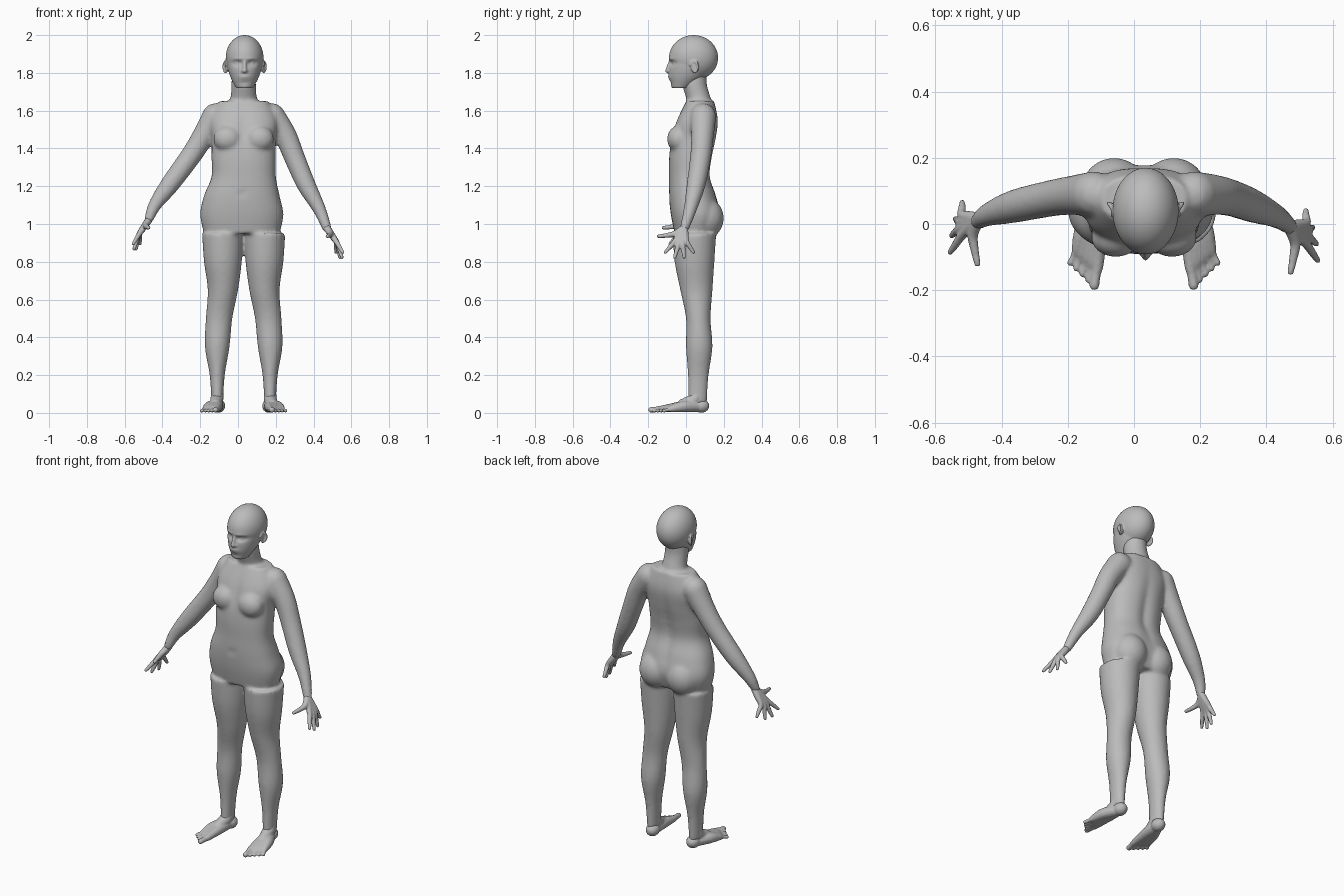
import bpy, bmesh, math
from mathutils import Vector, Matrix

if "Cube" in bpy.data.objects:
    bpy.data.objects.remove(bpy.data.objects["Cube"])

MID = .03           # midline of the figure
MIRROR = Matrix.Diagonal((-1, 1, 1, 1))

clay = bpy.data.materials.new("clay_grey")
clay.use_nodes = True
clay.diffuse_color = (.5, .5, .5, 1)
clay.node_tree.nodes["Principled BSDF"].inputs["Base Color"].default_value = clay.diffuse_color


def spline(rows, steps):
    """Smooth rows of numbers with a Catmull-Rom curve."""
    rows = [Vector(row) for row in rows]
    last = len(rows) - 1
    result = []
    for i in range(last):
        before, start = rows[max(i - 1, 0)], rows[i]
        end, after = rows[i + 1], rows[min(i + 2, last)]
        leave, arrive = (end - before) / 2, (after - start) / 2
        for step in range(steps):
            t = step / steps
            blend = t * t * (3 - 2 * t)
            result.append(start + (end - start) * blend + leave * t * (1 - t) ** 2
                          - arrive * t * t * (1 - t))
    return result + [rows[last]]


def skin(bm, rings):
    """Bridge rings of points and close both ends."""
    loops = [[bm.verts.new(point) for point in ring] for ring in rings]
    count = len(loops[0])
    for low, high in zip(loops, loops[1:]):
        for i in range(count):
            j = (i + 1) % count
            bm.faces.new((low[i], low[j], high[j], high[i]))
    bm.faces.new(loops[0][::-1])
    bm.faces.new(loops[-1])


def circle(count):
    return [(math.cos(math.tau * i / count), math.sin(math.tau * i / count))
            for i in range(count)]


def fuller(value, power):
    return math.copysign(abs(value) ** power, value)


def loft(bm, bottom, step, sections, power=1):
    """Stack level sections at even heights: centre x, half width, front y, back y."""
    rows = [(bottom + step * i, *section) for i, section in enumerate(sections)]
    rings = []
    for z, x, half, front, back in spline(rows, 6):
        middle, depth = (front + back) / 2, (back - front) / 2
        rings.append([(x + half * fuller(c, power), middle + depth * fuller(s, power), z)
                      for c, s in circle(48)])
    skin(bm, rings)


def ball(bm, centre, radii, detail=8):
    """Ellipsoid from stacked rings."""
    x, y, z = centre
    wide, deep, tall = radii
    rings = []
    for i in range(detail):
        tilt = math.pi * (i + .2) / (detail - .6)
        rings.append([(x + wide * c * math.sin(tilt), y + deep * s * math.sin(tilt),
                       z - tall * math.cos(tilt)) for c, s in circle(detail * 2)])
    skin(bm, rings)


def limb(bm, rows, sides=12):
    """Round tube along x, y, z, radius with ball ends."""
    path = spline(rows, 4)
    last = len(path) - 1
    rings = []
    for i, point in enumerate(path):
        axis = path[min(i + 1, last)].xyz - path[max(i - 1, 0)].xyz
        across = axis.cross((.3, .8, .1)).normalized()
        over = axis.cross(across).normalized()
        rings.append([point.xyz + point.w * (across * c + over * s) for c, s in circle(sides)])
    skin(bm, rings)
    for end in (path[0], path[last]):
        ball(bm, end.xyz, [end.w] * 3)


def press(bm, x, z, wide, tall, depth, front=True):
    """Push the front or back surface along y in a soft spot."""
    for vert in bm.verts:
        if (vert.co.y < MID) == front:
            across, up = (vert.co.x - x) / wide, (vert.co.z - z) / tall
            vert.co.y += depth * math.exp(-across ** 2 - up ** 2)


def finish(name, bm, voxel, smooth, place=Matrix()):
    """Fuse the overlapping shapes into one smooth skin."""
    bm.transform(place)
    bmesh.ops.recalc_face_normals(bm, faces=bm.faces)
    mesh = bpy.data.meshes.new(name)
    bm.to_mesh(mesh)
    bm.free()
    mesh.materials.append(clay)
    part = bpy.data.objects.new(name, mesh)
    bpy.context.collection.objects.link(part)
    fuse = part.modifiers.new("fuse", "REMESH")
    fuse.mode = "VOXEL"
    fuse.voxel_size = voxel
    fuse.use_smooth_shade = True
    soften = part.modifiers.new("soften", "SMOOTH")
    soften.factor = .5
    soften.iterations = smooth


# Torso, with spine groove, breastbone and navel
body = bmesh.new()
loft(body, .95, .1, [(.02, .2, -.06, .15), (.02, .22, -.08, .18), (.02, .2, -.09, .16),
                     (MID, .17, -.09, .13), (MID, .17, -.09, .14), (MID, .17, -.08, .16),
                     (MID, .18, -.05, .17), (MID, .13, 0, .15)], power=.85)
press(body, MID, 1.3, .03, .2, -.015, front=False)
press(body, MID, 1.5, .03, .1, .01)
press(body, MID, 1.16, .015, .015, .01)

# Neck
loft(body, 1.6, .07, [(MID, .1, .02, .15), (MID, .07, 0, .13),
                      (MID, .065, -.02, .11), (MID, .06, -.02, .11)])

# Chest, buttocks and legs, mirrored about the midline
leg = [(.14, .03, .01, .11), (.14, .04, .01, .12), (.14, .065, 0, .14), (.13, .07, 0, .13),
       (.11, .08, -.03, .14), (.11, .1, -.06, .15), (.11, .11, -.07, .16)]
for side in (-1, 1):
    ball(body, (MID + side * .085, -.04, 1.45), (.075, .06, .07), 16)
    ball(body, (MID + side * .09, .1, 1.03), (.1, .1, .11), 16)
    loft(body, .05, .15, [(MID + side * out, *shape) for out, *shape in leg])

# Arms, each with its own bend, swinging forward as they drop
thickness = (.07, .06, .055, .05, .035, .025)
left_arm = [(.18, 1.57), (.25, 1.47), (.3, 1.35), (.36, 1.21), (.43, 1.08), (.47, .98)]
right_arm = [(-.12, 1.57), (-.18, 1.47), (-.25, 1.36), (-.36, 1.21), (-.44, 1.1), (-.47, 1.03)]
for arm in (left_arm, right_arm):
    limb(body, [(x, .09 - .28 * (arm[0][1] - z) ** 2, z, radius)
                for (x, z), radius in zip(arm, thickness)], 24)
finish("body", body, .01, 5)

# Head: cranium and jaw
head = bmesh.new()
ball(head, (MID, .04, 1.88), (.1, .13, .12), 32)
loft(head, 1.72, .06, [(MID, .045, -.075, .02), (MID, .076, -.09, .1),
                       (MID, .092, -.09, .14), (MID, .094, -.08, .15)])

# Face: lips, mouth line, chin crease, eye sockets, brows, eyes and nose
press(head, MID, 1.775, .026, .012, -.008)
press(head, MID, 1.773, .022, .005, .006)
press(head, MID, 1.75, .03, .008, .005)
turns = [math.pi * (.9 - .2 * i) for i in range(8)]
for side in (-1, 1):
    eye = MID + side * .036
    press(head, eye, 1.85, .024, .013, .018)
    press(head, eye, 1.875, .03, .008, -.005)
    ball(head, (eye, -.057, 1.85), (.016, .014, .01))
    ball(head, (MID + side * .01, -.09, 1.81), (.009, .01, .008))
    # Ear: curled rim around a thin shell
    ball(head, (MID + side * .097, .045, 1.83), (.008, .02, .03))
    limb(head, [(MID + side * (.1 + .012 * max(math.cos(a), 0)), .043 + .02 * math.cos(a),
                 1.832 + .03 * math.sin(a), .006) for a in turns])
limb(head, [(MID, -.083, 1.86, .009), (MID, -.092, 1.835, .01), (MID, -.1, 1.81, .011)])
finish("head", head, .005, 4, Matrix.Translation((.005, 0, 0)))

for name, flip in (("left", Matrix()), ("right", MIRROR)):
    # Hand: one ray per finger from wrist through knuckle to tip, then the thumb
    hand = bmesh.new()
    wrist = Vector((.47, -.01, .98))
    for i in range(4):
        bow = (i - 1.5) ** 2
        knuckle = Vector((.527 - .003 * bow, .021 * i - .06, .895 + .005 * bow))
        tip = Vector((.555 - .004 * i * i, .05 * i - .11, .82 + .013 * bow))
        limb(hand, [(*wrist, .02), (*wrist.lerp(knuckle, .5), .018), (*knuckle, .014),
                    (*knuckle.lerp(tip, .5), .012), (*tip, .009)])
    limb(hand, [(*wrist, .02), (.487, -.055, .95, .017),
                (.482, -.1, .94, .013), (.473, -.145, .935, .01)])
    raised = Matrix.Translation((0, .025, .045)) if name == "right" else Matrix()
    finish(name + "_hand", hand, .005, 2, raised @ flip)

    # Foot: heel, instep and a fan of five toes
    foot = bmesh.new()
    ball(foot, (.135, .08, .037), (.038, .044, .037))
    limb(foot, [(.14, .06, .1, .033), (.142, .045, .07, .035), (.15, -.015, .045, .03)])
    for i in range(5):
        joint = Vector((.14 + .015 * i, .012 * i - .12, .022))
        radius = .01 if i else .015
        tip = Vector((.15 + .018 * i, .017 * i - .185, radius + .001))
        limb(foot, [(.138, .07, .034, .03), (.138 + .01 * i, -.01, .034, .03),
                    (*joint, .019), (*joint.lerp(tip, .5), radius), (*tip, radius)])
    finish(name + "_foot", foot, .005, 2, Matrix.Translation((MID, 0, 0)) @ flip)
